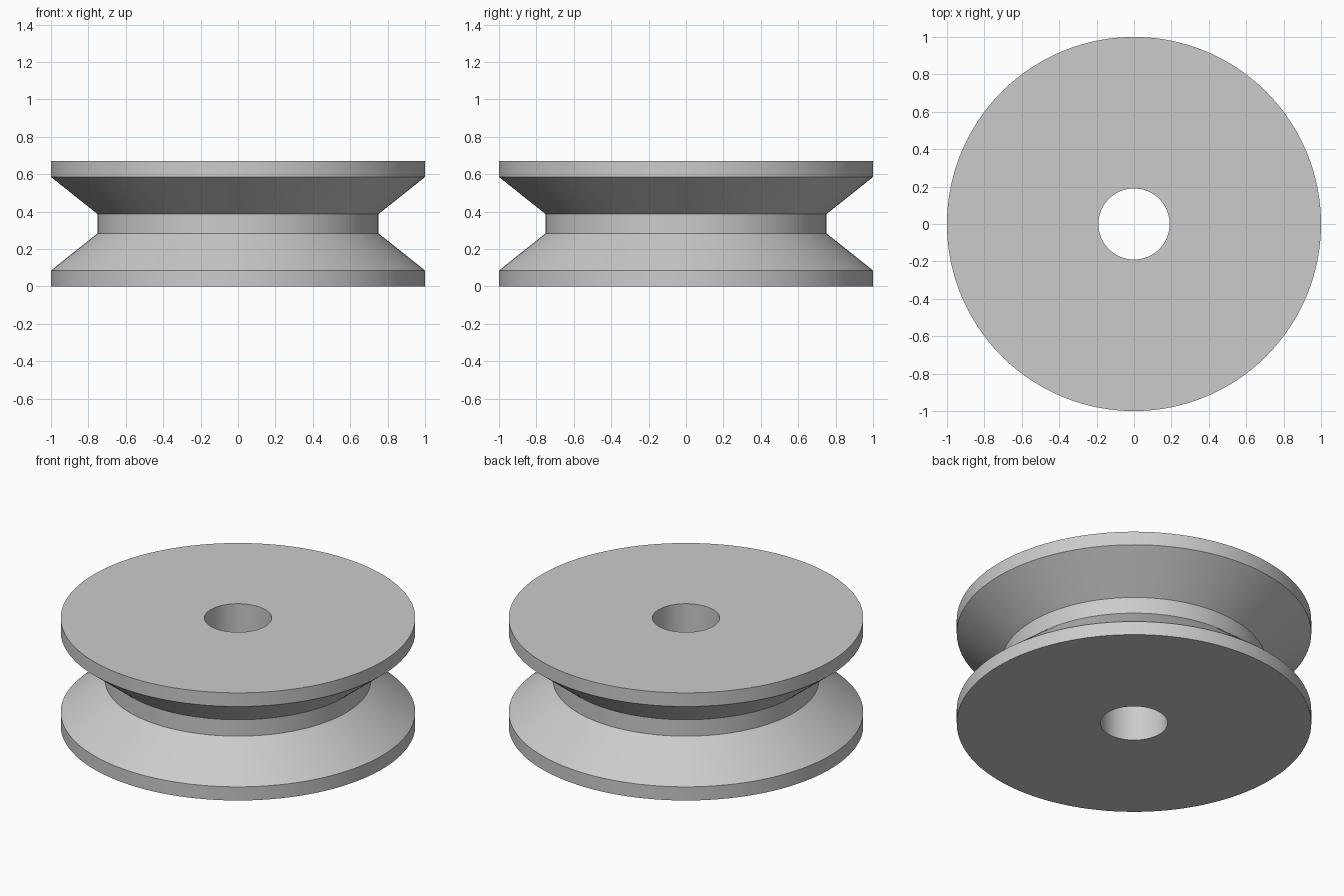
import bpy
import bmesh
from math import cos, sin, tau

cube = bpy.data.objects.get("Cube")
if cube:
    bpy.data.objects.remove(cube, do_unlink=True)

SEGMENTS = 128
HEIGHT = 0.67
BORE, RIM, HUB = 0.19, 1.0, 0.75

# Plain grey material
grey = bpy.data.materials.new("plain grey")
grey.use_nodes = True
colour = (0.6, 0.6, 0.6, 1)
grey.diffuse_color = colour
grey.node_tree.nodes["Principled BSDF"].inputs["Base Color"].default_value = colour

# Lower half of the section, mirrored about mid height for the upper half
lower = [(BORE, 0), (RIM, 0), (RIM, 0.085), (HUB, 0.284)]
profile = lower + [(r, HEIGHT - z) for r, z in reversed(lower)]

# Grooved wheel with a through bore: the closed section swept round z
bm = bmesh.new()
rings = []
for r, z in profile:
    angles = [tau * i / SEGMENTS for i in range(SEGMENTS)]
    rings.append([bm.verts.new((r * cos(a), r * sin(a), z)) for a in angles])
for ring, above in zip(rings, rings[1:] + rings[:1]):
    for i in range(SEGMENTS):
        j = (i + 1) % SEGMENTS
        bm.faces.new((ring[i], ring[j], above[j], above[i]))
bmesh.ops.recalc_face_normals(bm, faces=bm.faces)

mesh = bpy.data.meshes.new("pulley_wheel")
bm.to_mesh(mesh)
bm.free()
mesh.materials.append(grey)
wheel = bpy.data.objects.new("pulley_wheel", mesh)
bpy.context.collection.objects.link(wheel)

# Smooth round walls, sharp rims
bpy.ops.object.select_all(action="DESELECT")
wheel.select_set(True)
bpy.context.view_layer.objects.active = wheel
bpy.ops.object.shade_smooth_by_angle(angle=0.5)
